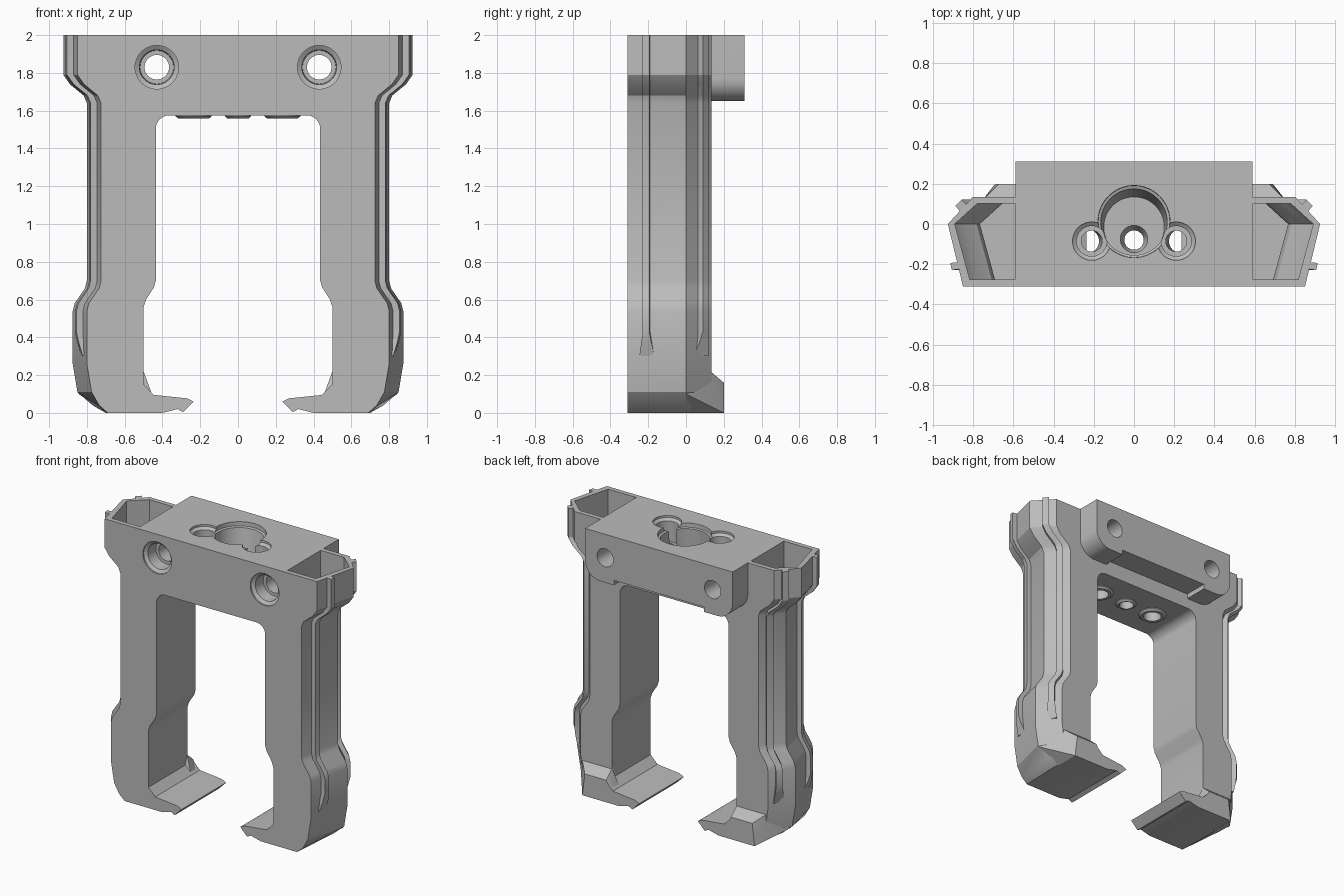
import bpy, bmesh, math
from mathutils import Vector

cube = bpy.data.objects.get("Cube")
if cube:
    bpy.data.objects.remove(cube, do_unlink=True)

GREY = (0.5, 0.5, 0.5, 1)
mat = bpy.data.materials.new("plain_grey")
mat.use_nodes = True
mat.diffuse_color = GREY
mat.node_tree.nodes["Principled BSDF"].inputs["Base Color"].default_value = GREY

FRONT, BACK, REAR, SIDE = -0.31, 0.135, 0.31, 0.59


def finish(name, bm):
    bmesh.ops.recalc_face_normals(bm, faces=bm.faces)
    mesh = bpy.data.meshes.new(name)
    bm.to_mesh(mesh)
    bm.free()
    mesh.materials.append(mat)
    ob = bpy.data.objects.new(name, mesh)
    bpy.context.scene.collection.objects.link(ob)
    return ob


def loft(name, rings, mirror=1):
    """Skin a list of equal-length point rings and cap both ends."""
    bm = bmesh.new()
    vs = [[bm.verts.new((p[0] * mirror, p[1], p[2])) for p in r] for r in rings]
    n = len(vs[0])
    for a, b in zip(vs, vs[1:]):
        for i in range(n):
            j = (i + 1) % n
            bm.faces.new((a[i], a[j], b[j], b[i]))
    bm.faces.new(vs[0])
    bm.faces.new(vs[-1])
    return finish(name, bm)


def extrude_y(name, pts, y0, y1, mirror=1):
    return loft(name, [[(x, y, z) for x, z in pts] for y in (y0, y1)], mirror)


def arc(cx, cz, r, a0, a1, n=8):
    angles = [math.radians(a0 + (a1 - a0) * i / n) for i in range(n + 1)]
    return [(cx + r * math.cos(a), cz + r * math.sin(a)) for a in angles]


def symmetric(half):
    return half + [(-x, z) for x, z in reversed(half)]


def turned(name, steps, axis="z", n=48):
    """Stack of circles (centre, radius) along an axis."""
    rings = []
    for c, r in steps:
        ring = []
        for i in range(n):
            t = 2 * math.pi * i / n
            u, v = r * math.cos(t), r * math.sin(t)
            ring.append(Vector(c) + Vector((u, v, 0) if axis == "z" else (u, 0, v)))
        rings.append(ring)
    return loft(name, rings)


def combine(ob, tool, op):
    mod = ob.modifiers.new("combine", "BOOLEAN")
    mod.operation, mod.solver, mod.object = op, "EXACT", tool
    bpy.context.view_layer.update()
    ev = ob.evaluated_get(bpy.context.evaluated_depsgraph_get())
    mesh = bpy.data.meshes.new_from_object(ev)
    ob.modifiers.clear()
    ob.data = mesh
    bpy.data.objects.remove(tool, do_unlink=True)


# Arch-shaped frame with a rounded opening
arch = [(SIDE, 2), (SIDE, 0), (0.5, 0), (0.5, 0.56), (0.487, 0.6), (0.445, 0.665),
        (0.435, 0.7)] + arc(0.365, 1.505, 0.07, 0, 90)
frame = extrude_y("frame", symmetric(arch), FRONT, BACK)

# Rear mounting block with rounded lower corners and a shallow notch
block = [(SIDE, 2)] + arc(0.47, 1.77, 0.12, 0, -90) + [(0.36, 1.65), (0.36, 1.685)]
combine(frame, extrude_y("rear_block", symmetric(block), 0.1, REAR), "UNION")

# Raised collars under the crossbar
for x, r in ((-0.235, 0.095), (0, 0.07), (0.235, 0.095)):
    collar = turned("collar", [((x, -0.085, 1.62), r), ((x, -0.085, 1.57), r),
                               ((x, -0.085, 1.558), r - 0.015)])
    combine(frame, collar, "UNION")

# Stepped bolt holes through the front, and small holes from the top
for s in (-1, 1):
    bolt = [(-0.33, 0.115), (-0.3, 0.115), (-0.285, 0.092), (-0.2, 0.088),
            (-0.2, 0.065), (0.33, 0.065)]
    combine(frame, turned("bolt_hole", [((0.43 * s, y, 1.83), r) for y, r in bolt], "y"),
            "DIFFERENCE")
    pin = [(0.21, 2.02, 0.095), (0.21, 1.985, 0.095), (0.21, 1.97, 0.075),
           (0.21, 1.82, 0.075), (0.21, 1.82, 0.052), (0.235, 1.54, 0.06)]
    combine(frame, turned("pin_hole", [((x * s, -0.085, z), r) for x, z, r in pin]),
            "DIFFERENCE")

# Slanted central socket with a drain hole
socket = [(0.012, 2.02, 0.18), (0.012, 1.97, 0.178), (0.01, 1.965, 0.165),
          (-0.015, 1.75, 0.15), (-0.075, 1.75, 0.068), (-0.08, 1.7, 0.048),
          (-0.08, 1.54, 0.048)]
combine(frame, turned("socket", [((0, y, z), r) for y, z, r in socket]), "DIFFERENCE")

# Height and sideways shift of the outer leg surface
FLOW = [(0.26, -0.05), (0.54, -0.05), (0.58, -0.06), (0.66, -0.115), (0.7, -0.125),
        (1.64, -0.125), (1.68, -0.108), (1.74, -0.035), (1.79, 0), (2, 0)]


def leg_ring(z, a, b, c, wall=0.0, inner=SIDE):
    return [(inner, FRONT + wall, z), (a - wall, FRONT + wall, z), (b - wall, 0, z),
            (c - wall * 0.6, BACK - wall, z), (inner, BACK - wall, z)]


leg = [leg_ring(*r) for r in ((0, 0.69, 0.7, 0.65), (0.04, 0.735, 0.77, 0.69),
                              (0.11, 0.775, 0.85, 0.73))]
leg += [leg_ring(z, 0.85 + d, 0.925 + d, 0.8 + d) for z, d in FLOW]
# Pocket walls running back down inside the leg
leg += [leg_ring(z, 0.85 + d, 0.925 + d, 0.8 + d, 0.034, SIDE + 0.001)
        for z, d in reversed(FLOW) if z > 0.6]


def rail(base, push):
    """Rib that follows the leg and sinks into it at the lower end."""
    rings = []
    flow = [(0.3, -0.05, -0.012, 0.022), (0.38, -0.05, 0.7, 0.008)]
    flow += [(z if z > 0.3 else 0.43, d, 1, 0) for z, d in FLOW]
    for z, d, k, spread in flow:
        (x0, y0), (x1, y1) = base
        y0, y1 = y0 - spread, y1 + spread
        out = [(x + d + push[0] * k, y + push[1] * k, z) for x, y in ((x0, y0), (x1, y1))]
        inn = [(x + d - push[0] * 0.5, y - push[1] * 0.5, z) for x, y in ((x1, y1), (x0, y0))]
        rings.append(out + inn)
    return rings


lip = [(0.6, 0.15), (0.5, 0.15), (0.445, 0.095), (0.27, 0.077), (0.235, 0.06),
       (0.29, 0.004), (0.32, 0.02), (0.4, 0), (0.6, 0)]
heel = [(0.5, 0.13, 0.22), (0.74, 0.13, 0.22), (0.5, 0.2, 0.16), (0.67, 0.2, 0.16),
        (0.69, 0.2, 0), (0.42, 0.2, 0), (0.42, 0.1, 0), (0.845, 0, 0.1), (0.69, 0, 0)]

for side, s in (("left", 1), ("right", -1)):
    loft(side + "_leg", leg, s)
    loft(side + "_front_rail", rail(((0.872, -0.225), (0.88, -0.19)), (0.033, -0.004)), s)
    loft(side + "_back_rail", rail(((0.866, 0.065), (0.835, 0.098)), (0.022, 0.024)), s)
    extrude_y(side + "_foot_lip", lip, FRONT, 0.2, s)
    # Heel wedge flaring out behind the foot
    bm = bmesh.new()
    for x, y, z in heel:
        bm.verts.new((x * s, y, z))
    bmesh.ops.convex_hull(bm, input=bm.verts)
    finish(side + "_heel", bm)

# Smooth the curved surfaces while keeping edges sharp
bpy.ops.object.select_all(action="DESELECT")
for ob in bpy.context.scene.objects:
    if ob.type == "MESH":
        ob.select_set(True)
        bpy.context.view_layer.objects.active = ob
bpy.ops.object.shade_smooth_by_angle(angle=math.radians(25))
